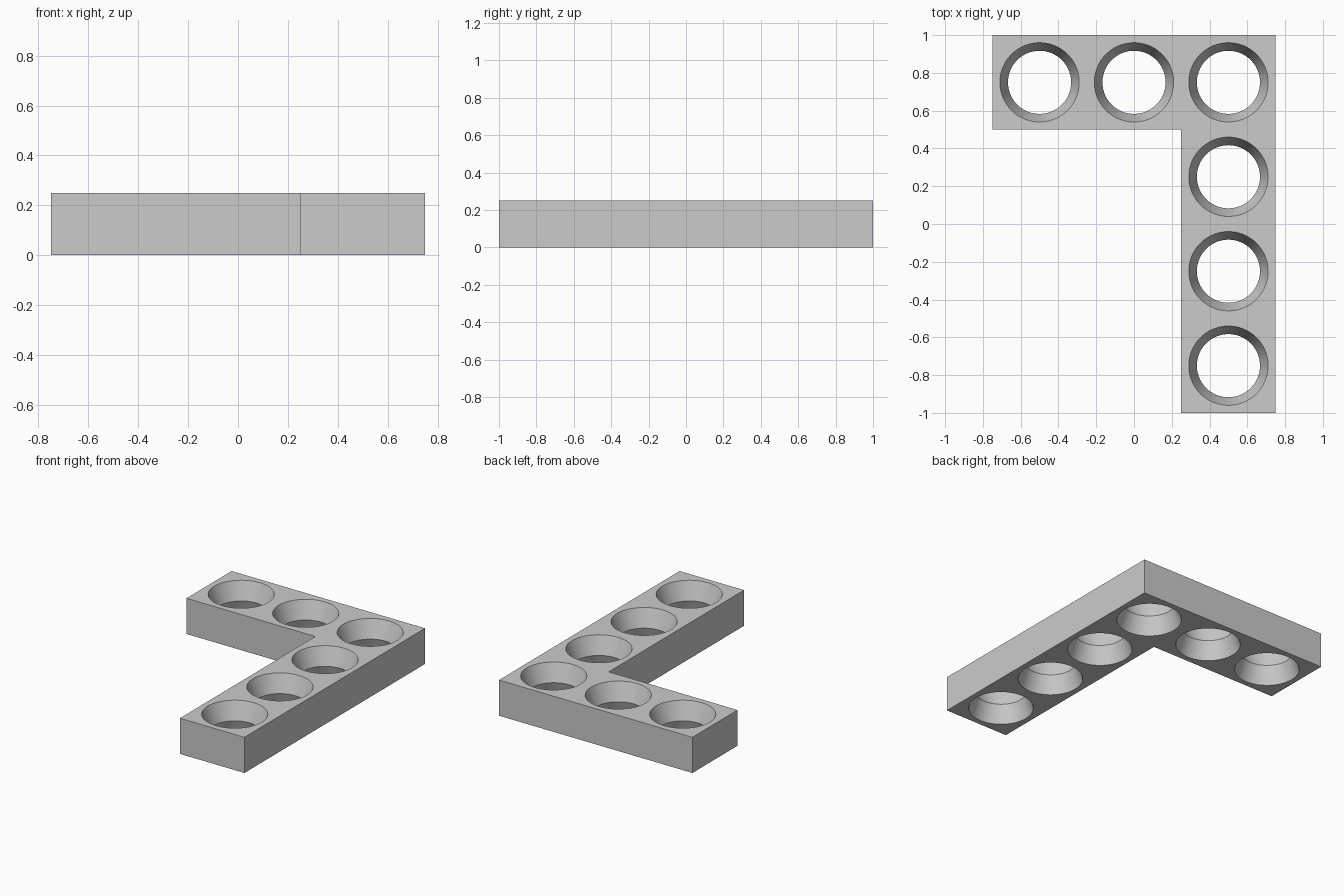
import bpy
import bmesh
import math

# Remove the default cube
if "Cube" in bpy.data.objects:
    bpy.data.objects.remove(bpy.data.objects["Cube"], do_unlink=True)

HEIGHT = 0.25
UNIT = 0.5
RIM, WAIST = 0.21, 0.167
SEGMENTS = 96


def make_material(name, colour):
    mat = bpy.data.materials.new(name)
    mat.use_nodes = True
    mat.diffuse_color = colour
    mat.node_tree.nodes["Principled BSDF"].inputs["Base Color"].default_value = colour
    return mat


def make_object(name, bm):
    bmesh.ops.recalc_face_normals(bm, faces=bm.faces)
    mesh = bpy.data.meshes.new(name)
    bm.to_mesh(mesh)
    bm.free()
    obj = bpy.data.objects.new(name, mesh)
    bpy.context.collection.objects.link(obj)
    return obj


# L-shaped beam, extruded from its outline
bm = bmesh.new()
outline = [(-0.75, 1), (-0.75, 0.5), (0.25, 0.5), (0.25, -1), (0.75, -1), (0.75, 1)]
base = bm.faces.new([bm.verts.new((x, y, 0)) for x, y in outline])
extruded = bmesh.ops.extrude_face_region(bm, geom=[base])["geom"]
top_verts = [v for v in extruded if isinstance(v, bmesh.types.BMVert)]
bmesh.ops.translate(bm, verts=top_verts, vec=(0, 0, HEIGHT))
beam = make_object("corner_beam", bm)
beam.data.materials.append(make_material("grey", (0.6, 0.6, 0.6, 1)))

# Hourglass cutters: one per hole, flaring towards both faces
centres = [(-UNIT, 0.75), (0, 0.75)] + [(UNIT, 0.75 - UNIT * i) for i in range(4)]
overshoot = 0.05
flare = RIM + (RIM - WAIST) * overshoot / (HEIGHT / 2)
profile = [(flare, -overshoot), (WAIST, HEIGHT / 2), (flare, HEIGHT + overshoot)]

bm = bmesh.new()
for cx, cy in centres:
    rings = []
    for radius, z in profile:
        angles = [2 * math.pi * i / SEGMENTS for i in range(SEGMENTS)]
        rings.append([bm.verts.new((cx + radius * math.cos(a), cy + radius * math.sin(a), z))
                      for a in angles])
    for low, high in zip(rings, rings[1:]):
        for i in range(SEGMENTS):
            j = (i + 1) % SEGMENTS
            bm.faces.new((low[i], low[j], high[j], high[i]))
    bm.faces.new(rings[0][::-1])
    bm.faces.new(rings[-1])
cutter = make_object("hole_cutter", bm)
cutter.hide_render = True

# Cut the holes, then drop the cutter
cut = beam.modifiers.new("holes", "BOOLEAN")
cut.operation = "DIFFERENCE"
cut.solver = "EXACT"
cut.object = cutter
bpy.ops.object.select_all(action="DESELECT")
beam.select_set(True)
bpy.context.view_layer.objects.active = beam
bpy.ops.object.modifier_apply(modifier=cut.name)
bpy.data.objects.remove(cutter, do_unlink=True)

# Smooth hole walls with crisp rims and waists
bpy.ops.object.shade_smooth_by_angle(angle=math.radians(25))
